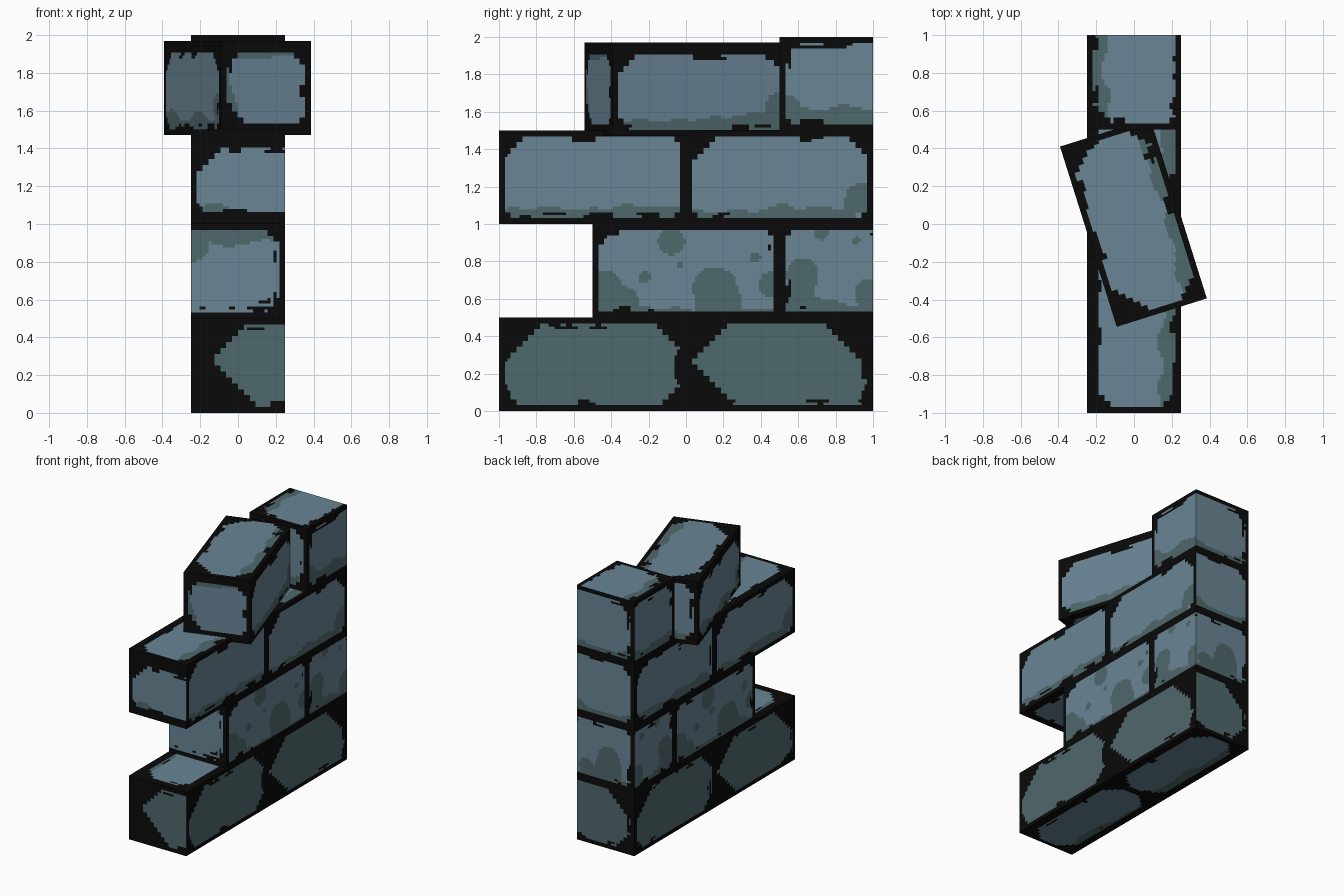
import bpy
from mathutils import Vector, noise

if "Cube" in bpy.data.objects:
    bpy.data.objects.remove(bpy.data.objects["Cube"])

X, Y, Z = Vector((1, 0, 0)), Vector((0, 1, 0)), Vector((0, 0, 1))
CELL = 1 / 64


def material(name, rgb):
    m = bpy.data.materials.new(name)
    m.diffuse_color = (*rgb, 1)
    m.use_nodes = True
    m.node_tree.nodes["Principled BSDF"].inputs["Base Color"].default_value = m.diffuse_color
    return m


MATS = [material("black_mortar", (0.003, 0.003, 0.003)),
        material("blue_stone", (0.142, 0.235, 0.300)),
        material("teal_moss", (0.078, 0.140, 0.150))]


def side(teal=(0, 0, .06, 0), open="", corners=(.07, .07, .09, .09),
         border=(.03, .03, .03, .03), blobs=(), moss=False, dots=()):
    """Paint rule of one face: teal/border as left, right, bottom, top;
    corners as bottom-left, bottom-right, top-right, top-left."""
    b = [-9 if k in open else d for k, d in zip("lrbt", border)]
    return dict(teal=teal, corners=corners, border=b, blobs=blobs, moss=moss, dots=dots)


def gaps(s, t, w, h, border):
    l, r, b, tp = border
    return s - l, w - r - s, t - b, h - tp - t


def paint(s, t, w, h, p, rule):
    for a, b, r in rule["dots"]:
        if (s - a) ** 2 + (t - b) ** 2 < r * r:
            return 1
    # jagged black border, stepped on a coarser grid
    q = CELL * 2
    sq, tq = (int(s / q) + .5) * q, (int(t / q) + .5) * q
    dl, dr, db, dt = gaps(sq, tq, w, h, rule["border"])
    pq = Vector([round(c / q) * q for c in p])
    rough = max(0, noise.noise(pq * 9 + Vector((3.3, 1.7, 5.1)))) * .07
    cbl, cbr, ctr, ctl = rule["corners"]
    if (min(dl, dr, db, dt) < rough - .001 or dl + db < cbl or dr + db < cbr
            or dr + dt < ctr or dl + dt < ctl):
        return 0
    if rule["moss"]:
        return 2
    # soft teal shading along chosen edges, plus round patches
    wob = noise.noise(p * 6 + Vector((9.2, 4.4, 2.6))) * .05
    for d, depth in zip(gaps(s, t, w, h, (.03,) * 4), rule["teal"]):
        if depth and d < depth + wob:
            return 2
    for a, b, r in rule["blobs"]:
        if (s - a) ** 2 + (t - b) ** 2 < (r + wob * .3) ** 2:
            return 2
    return 1


def brick(name, y0, y1, z0, faces):
    """Half-unit-thick brick; only the listed sides are built."""
    ln, z1 = y1 - y0, z0 + .5
    frames = {
        "right": ((.25, y0, z0), Y, Z, ln, .5), "left": ((-.25, y1, z0), -Y, Z, ln, .5),
        "front": ((-.25, y0, z0), X, Z, .5, .5), "back": ((.25, y1, z0), -X, Z, .5, .5),
        "top": ((-.25, y0, z1), X, Y, .5, ln), "bottom": ((.25, y0, z0), -X, Y, .5, ln)}
    verts, polys, mats = [], [], []
    for key, rule in faces.items():
        o, u, v, w, h = frames[key]
        o, nu, nv, base = Vector(o), round(w / CELL), round(h / CELL), len(verts)
        for j in range(nv + 1):
            for i in range(nu + 1):
                verts.append(o + u * (i * CELL) + v * (j * CELL))
        for j in range(nv):
            for i in range(nu):
                a = base + j * (nu + 1) + i
                polys.append((a, a + 1, a + nu + 2, a + nu + 1))
                s, t = (i + .5) * CELL, (j + .5) * CELL
                mats.append(paint(s, t, w, h, o + u * s + v * t, rule))
    me = bpy.data.meshes.new(name)
    me.from_pydata(verts, [], polys)
    for m in MATS:
        me.materials.append(m)
    me.polygons.foreach_set("material_index", mats)
    me.update()
    ob = bpy.data.objects.new(name, me)
    bpy.context.collection.objects.link(ob)
    return ob


# Bottom course: fully mossy bricks
moss_a = side(moss=True, corners=(.07, .12, .15, .2))
moss_b = side(moss=True, corners=(.25, .05, .24, .2))
under = side(teal=(0, .08, 0, 0), border=(.05, .05, .04, .04), corners=(.1, .1, .1, .1))
brick("bottom_course_front_brick", -1, 0, 0, {
    "right": moss_a, "left": moss_b, "bottom": under,
    "front": side(moss=True, open="r", corners=(.33, 0, 0, .26)),
    "top": side(teal=(.05, 0, 0, 0), border=(.05, .05, .05, .03), corners=(.14, .1, .1, .1))})
brick("bottom_course_back_brick", 0, 1, 0, {
    "right": moss_b, "left": moss_a, "bottom": under,
    "back": side(moss=True, open="l", corners=(0, .15, .22, 0))})

# Second course: blue bricks with teal patches
patchy = side(teal=(0, 0, .03, 0), corners=(.03, .03, .05, .06), blobs=(
    (.05, .15, .11), (.16, .07, .09), (.66, .15, .12), (.67, .08, .13), (.42, .4, .075),
    (.47, .28, .025), (.28, .22, .028), (.87, .32, .028), (.96, .18, .07)))
half = ((.12, .22, .09), (.1, .12, .09), (.22, .45, .035), (.41, .41, .028), (.48, .12, .09))
brick("second_course_front_brick", -.5, .5, .5, {
    "right": patchy, "left": patchy,
    "front": side(teal=(0, 0, 0, .07), open="l", corners=(0, .08, .08, 0),
                  blobs=((.02, .38, .08),))})
brick("second_course_back_brick", .5, 1, .5, {
    "right": side(teal=(0, 0, .06, 0), open="r", corners=(.03, 0, 0, .05), blobs=half),
    "left": side(teal=(0, 0, .04, 0), open="l", corners=(0, .05, .05, 0),
                 blobs=[(.5 - a, b, r) for a, b, r in half]),
    "back": side(teal=(0, 0, .04, 0), open="l", corners=(0, .05, .06, 0),
                 blobs=((.28, .12, .12), (.28, .2, .09), (.08, .1, .07)))})

# Third course: blue bricks, teal along the lower edge
top_rule = side(teal=(0, .08, 0, 0), border=(.06, .03, .03, .03))
low = side(teal=(0, 0, .06, 0), corners=(.06, .06, .05, .1))
low_b = side(teal=(0, 0, .05, 0), corners=(.05, .05, .1, .14), dots=((.92, .05, .02),),
             blobs=((.95, .12, .1),))
brick("third_course_front_brick", -1, 0, 1, {
    "right": low, "left": low_b, "top": top_rule,
    "bottom": side(teal=(0, .06, 0, 0), border=(.06, .05, .05, .03)),
    "front": side(teal=(0, 0, .05, 0), open="r", border=(.03, 0, .06, .09),
                  corners=(.06, 0, 0, .14))})
brick("third_course_back_brick", 0, 1, 1, {
    "right": low_b, "left": low, "top": top_rule,
    "back": side(teal=(0, 0, .06, 0), open="l", corners=(0, .06, .08, 0))})

# Top course: half brick at the back
brick("top_course_back_brick", .5, 1, 1.5, {
    "right": side(teal=(0, 0, .09, 0), open="r", corners=(.04, 0, 0, .07),
                  blobs=((.05, .13, .06),)),
    "left": side(teal=(0, 0, .07, 0), open="l", corners=(0, .06, .07, 0)),
    "back": side(teal=(0, 0, .06, 0), open="l", corners=(0, .06, .1, 0)),
    "front": side(),
    "top": side(teal=(.07, 0, 0, 0), open="t", corners=(.1, .04, 0, 0),
                border=(.03, .03, .03, 0))})

# Loose brick lying askew, slightly sunk into the wall
long_side = side(teal=(0, 0, .07, 0), border=(.03, .03, .04, .06), corners=(.06, .05, .1, .12),
                 blobs=((.94, .15, .08),))
loose = brick("loose_brick", -.5, .5, 1.47, {
    "right": long_side, "left": long_side,
    "front": side(teal=(.03, 0, 0, .06), border=(.03, .03, .05, .05),
                  corners=(.12, .06, .08, .1)),
    "back": side(teal=(0, 0, .06, 0)),
    "top": side(teal=(0, .06, 0, 0), border=(.04, .04, .04, .03), corners=(.14, .09, .09, .12)),
    "bottom": side(teal=(0, .06, 0, 0), border=(.05, .05, .04, .04))})
loose.rotation_euler.z = 0.305
loose.location = (-.003, .008, 0)
